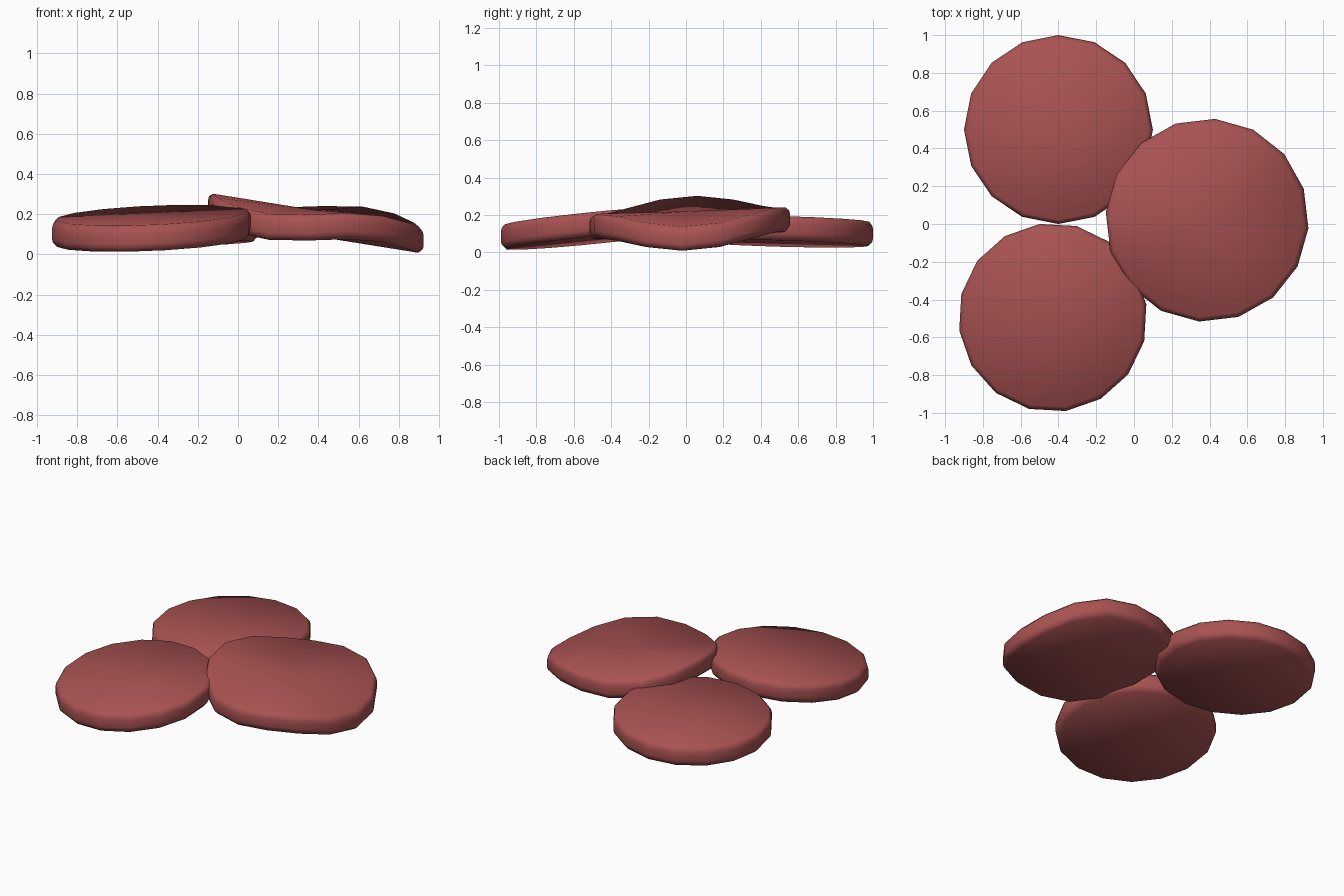
import bpy, bmesh, math

if "Cube" in bpy.data.objects:
    bpy.data.objects.remove(bpy.data.objects["Cube"])

SIDES = 16
THICK = 0.13

mat = bpy.data.materials.new("cured_red")
mat.diffuse_color = (0.40, 0.085, 0.085, 1)
mat.use_nodes = True
mat.node_tree.nodes["Principled BSDF"].inputs["Base Color"].default_value = mat.diffuse_color


def slice_disc(name, cx, cy, r, turn, height):
    """Low-poly slice with softened rim, warped by height(u, v, angle)."""
    bm = bmesh.new()
    # rim cross-section: radius factor, height above underside
    profile = [(0.95, 0.0), (0.99, 0.022), (1.0, 0.04),
               (1.0, THICK - 0.04), (0.99, THICK - 0.018), (0.955, THICK)]
    rings = []
    for f, h in profile:
        ring = []
        for i in range(SIDES):
            a = math.radians(turn) + math.tau * i / SIDES
            u, v = f * math.cos(a), f * math.sin(a)
            ring.append(bm.verts.new((cx + r * u, cy + r * v, height(u, v) + h)))
        rings.append(ring)
    low = bm.verts.new((cx, cy, height(0, 0)))
    top = bm.verts.new((cx, cy, height(0, 0) + THICK))
    for i in range(SIDES):
        j = (i + 1) % SIDES
        for a, b in zip(rings, rings[1:]):
            bm.faces.new((a[i], a[j], b[j], b[i]))
        bm.faces.new((rings[0][j], rings[0][i], low))
        bm.faces.new((rings[-1][i], rings[-1][j], top))
    for f in bm.faces:
        f.smooth = True
    bmesh.ops.recalc_face_normals(bm, faces=bm.faces)
    me = bpy.data.meshes.new(name)
    bm.to_mesh(me)
    bm.free()
    me.materials.append(mat)
    ob = bpy.data.objects.new(name, me)
    bpy.context.collection.objects.link(ob)


# back slice, nearly flat
slice_disc("back_slice", -0.40, 0.50, 0.50, 0,
           lambda u, v: 0.047 + 0.018 * u - 0.014 * v)
# front slice, leaning up toward the middle
slice_disc("front_slice", -0.43, -0.495, 0.50, 8,
           lambda u, v: 0.065 + 0.022 * u + 0.05 * v)
# right slice, resting on the other two and drooping at its outer edge
slice_disc("right_slice", 0.387, 0.02, 0.538, -4.5,
           lambda u, v: 0.09 - 0.058 * u + 0.02 * v
           - 0.03 * (u ** 3 - 3 * u * v * v))
